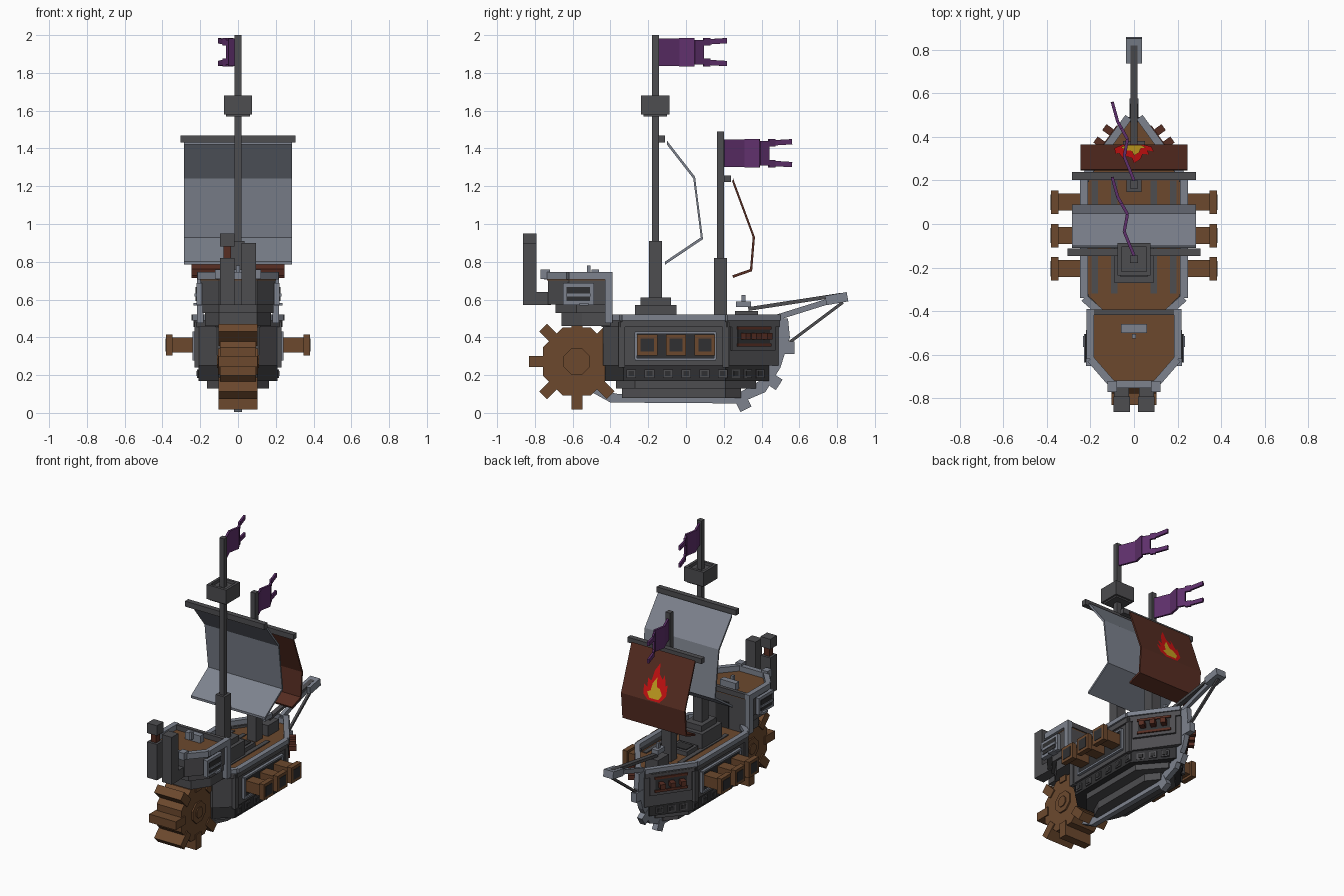
import bpy, bmesh, math
from mathutils import Vector, Matrix, Euler

cube = bpy.data.objects.get("Cube")
if cube:
    bpy.data.objects.remove(cube, do_unlink=True)


def material(name, r, g, b):
    m = bpy.data.materials.new(name)
    m.use_nodes = True
    m.diffuse_color = (r, g, b, 1)
    bsdf = m.node_tree.nodes["Principled BSDF"]
    bsdf.inputs["Base Color"].default_value = (r, g, b, 1)
    bsdf.inputs["Roughness"].default_value = 0.9
    return m


GREY = material("dark grey", 0.075, 0.074, 0.08)
COAL = material("charcoal", 0.03, 0.03, 0.032)
PALE = material("pale grey", 0.205, 0.225, 0.27)
WOOD = material("brown wood", 0.15, 0.066, 0.027)
RUST = material("rust red", 0.095, 0.026, 0.016)
PURPLE = material("purple", 0.115, 0.03, 0.15)
RED = material("flame red", 0.6, 0.006, 0.006)
GOLD = material("flame gold", 0.58, 0.36, 0.015)


def finish(name, bm, mat):
    bmesh.ops.recalc_face_normals(bm, faces=bm.faces[:])
    me = bpy.data.meshes.new(name)
    bm.to_mesh(me)
    bm.free()
    me.materials.append(mat)
    ob = bpy.data.objects.new(name, me)
    bpy.context.scene.collection.objects.link(ob)
    return ob


def box(name, loc, size, mat, rot=(0, 0, 0)):
    bm = bmesh.new()
    mx = Matrix.LocRotScale(Vector(loc), Euler(rot), Vector(size))
    bmesh.ops.create_cube(bm, size=1, matrix=mx)
    return finish(name, bm, mat)


def beam(name, p, q, w, h, mat):
    p, q = Vector(p), Vector(q)
    d = q - p
    bm = bmesh.new()
    mx = Matrix.LocRotScale((p + q) / 2, d.to_track_quat('Y', 'Z'), Vector((w, d.length, h)))
    bmesh.ops.create_cube(bm, size=1, matrix=mx)
    return finish(name, bm, mat)


def prism(name, poly, a, b, mat, axis='z'):
    put = (lambda p, t: (p[0], p[1], t)) if axis == 'z' else (lambda p, t: (t, p[0], p[1]))
    bm = bmesh.new()
    lo = [bm.verts.new(put(p, a)) for p in poly]
    hi = [bm.verts.new(put(p, b)) for p in poly]
    bm.faces.new(lo)
    bm.faces.new(hi)
    for i in range(len(poly)):
        j = (i + 1) % len(poly)
        bm.faces.new((lo[i], lo[j], hi[j], hi[i]))
    return finish(name, bm, mat)


def mirrored(half):
    return half + [(-x, y) for x, y in reversed(half)]


def hull_half(w, stern, bow):
    return [(w * 0.5, stern), (w, stern + 0.1), (w, 0.21), (0.025, bow)]


def yaw_of(s, a):
    return a if s > 0 else math.pi - a


# Hull strakes, stepping outward from the keel
for z0, z1, w, stern, bow, mat in ((0.08, 0.13, 0.09, -0.34, 0.29, GREY),
                                   (0.13, 0.17, 0.165, -0.37, 0.37, GREY),
                                   (0.17, 0.25, 0.208, -0.43, 0.44, COAL),
                                   (0.25, 0.455, 0.222, -0.44, 0.49, GREY)):
    prism("hull_strake", mirrored(hull_half(w, stern, bow)), z0, z1, mat)
prism("main_deck", mirrored(hull_half(0.21, -0.43, 0.47)), 0.455, 0.465, WOOD)
edge = hull_half(0.225, -0.44, 0.49)
for s in (1, -1):
    for (xa, ya), (xb, yb) in zip(edge[:-1], edge[1:]):
        beam("bulwark", (s * xa, ya, 0.475), (s * xb, yb, 0.475), 0.02, 0.04, GREY)
        beam("hull_rail", (s * xa * 1.02, ya, 0.505), (s * xb * 1.02, yb, 0.505), 0.035, 0.03, PALE)
    for y in (-0.34, 0.21):
        box("hull_rib", (s * 0.218, y, 0.36), (0.025, 0.035, 0.24), GREY)
    for x in (0.09, 0.18):
        box("deck_plank", (s * x, -0.06, 0.467), (0.03, 0.52, 0.008), GREY)

# Keel, stem and ram teeth
keel = [(-0.5, 0.13), (-0.5, 0.11), (-0.4, 0.055), (0.28, 0.05), (0.42, 0.11), (0.5, 0.24),
        (0.55, 0.4), (0.54, 0.5), (0.47, 0.5), (0.46, 0.3), (0.39, 0.17), (0.27, 0.1), (-0.36, 0.1)]
prism("keel_and_stem", keel, -0.018, 0.018, PALE, 'x')
for y, z, a in ((0.3, 0.055, 0.45), (0.46, 0.17, 1.0), (0.535, 0.345, 1.57)):
    box("stem_tooth", (0, y, z), (0.04, 0.065, 0.08), PALE, (a, 0, 0))

# Portholes, gun ports and bow windows on both sides
for s in (1, -1):
    for i in range(6):
        y = -0.29 + 0.097 * i
        box("porthole_frame", (s * 0.21, y, 0.208), (0.012, 0.052, 0.045), GREY)
        box("porthole", (s * 0.216, y, 0.208), (0.006, 0.03, 0.026), COAL)
    a = yaw_of(s, 0.62)
    along = Vector((-s * 0.58, 0.81, 0))
    out = Vector((s * 0.81, 0.58, 0))
    low = Vector((s * 0.116, 0.325, 0.208))
    for t in (-0.08, 0, 0.08):
        box("bow_porthole_frame", low + along * t, (0.014, 0.052, 0.045), GREY, (0, 0, a))
        box("bow_porthole", low + along * t + out * 0.008, (0.006, 0.03, 0.026), COAL, (0, 0, a))
    mid = Vector((s * 0.124, 0.35, 0.405))
    box("bow_window_frame", mid, (0.03, 0.28, 0.15), GREY, (0, 0, a))
    box("bow_window", mid + out * 0.014, (0.008, 0.21, 0.095), COAL, (0, 0, a))
    for dz in (-0.045, 0.045):
        box("bow_window_bar", mid + out * 0.018 + Vector((0, 0, dz)), (0.012, 0.22, 0.016), RUST, (0, 0, a))
    for t in (-0.07, 0, 0.07):
        box("bow_gun", mid + along * t + out * 0.035, (0.06, 0.034, 0.034), RUST, (0, 0, a))
    box("gun_port_panel", (s * 0.222, -0.055, 0.355), (0.02, 0.41, 0.13), COAL)
    for z in (0.285, 0.425):
        box("gun_port_frame", (s * 0.226, -0.055, z), (0.03, 0.43, 0.013), PALE)
    for y in (-0.265, 0.155):
        box("gun_port_frame", (s * 0.226, y, 0.355), (0.03, 0.013, 0.14), PALE)
    for y in (-0.205, -0.053, 0.1):
        box("gun_barrel", (s * 0.28, y, 0.36), (0.14, 0.078, 0.078), WOOD)
        box("gun_muzzle", (s * 0.363, y, 0.36), (0.035, 0.108, 0.11), WOOD)
        box("gun_bore", (s * 0.381, y, 0.36), (0.004, 0.07, 0.07), COAL)

# Stern castle
for z0, z1, w, back in ((0.46, 0.53, 0.175, -0.66), (0.53, 0.575, 0.188, -0.69), (0.575, 0.7, 0.198, -0.73)):
    prism("stern_castle", mirrored([(0.1, back), (w, back + 0.11), (w, -0.4)]), z0, z1, GREY)
top = [(0, -0.735), (0.1, -0.735), (0.2, -0.62), (0.2, -0.4)]
prism("castle_deck", mirrored(top[1:]), 0.7, 0.708, WOOD)
box("castle_door", (0, -0.398, 0.56), (0.1, 0.008, 0.18), COAL)
box("castle_front_rail", (0, -0.405, 0.725), (0.4, 0.025, 0.035), GREY)
box("deck_locker", (0, -0.48, 0.735), (0.12, 0.04, 0.05), PALE)
box("locker_handle", (0, -0.515, 0.755), (0.02, 0.02, 0.05), PALE)
for s in (1, -1):
    for (xa, ya), (xb, yb) in zip(top[:-1], top[1:]):
        beam("castle_rail", (s * xa, ya, 0.725), (s * xb, yb, 0.725), 0.035, 0.04, PALE)
    box("castle_rail_post", (s * 0.1, -0.745, 0.735), (0.045, 0.05, 0.05), PALE)
    box("castle_pillar", (s * 0.2, -0.41, 0.61), (0.035, 0.04, 0.27), PALE)
    box("castle_window_frame", (s * 0.205, -0.57, 0.63), (0.03, 0.165, 0.115), PALE)
    box("castle_window", (s * 0.221, -0.57, 0.63), (0.006, 0.125, 0.075), COAL)
    box("castle_window_bar", (s * 0.223, -0.57, 0.625), (0.012, 0.13, 0.016), PALE)
    box("castle_window_sill", (s * 0.212, -0.54, 0.575), (0.045, 0.05, 0.015), PALE)
    box("funnel_pipe", (s * 0.057, -0.76, 0.605), (0.07, 0.09, 0.07), GREY)

# Funnels, one capped
box("left_funnel", (0.057, -0.828, 0.735), (0.075, 0.072, 0.33), GREY)
box("right_funnel", (-0.057, -0.828, 0.695), (0.075, 0.072, 0.25), GREY)
box("funnel_neck", (-0.057, -0.828, 0.85), (0.04, 0.04, 0.07), RUST)
box("funnel_cap", (-0.057, -0.828, 0.915), (0.075, 0.072, 0.07), GREY)

# Paddle wheel
WY, WZ = -0.578, 0.272


def octagon(r):
    return [(WY + r * math.cos(math.pi * (k + 0.5) / 4), WZ + r * math.sin(math.pi * (k + 0.5) / 4)) for k in range(8)]


prism("wheel_drum", octagon(0.195), -0.095, 0.095, WOOD, 'x')
prism("wheel_hub", octagon(0.075), -0.105, 0.105, WOOD, 'x')
prism("wheel_axle", octagon(0.038), -0.112, 0.112, WOOD, 'x')
for k in range(8):
    t = k * math.pi / 4
    box("wheel_paddle", (0, WY + 0.2 * math.cos(t), WZ + 0.2 * math.sin(t)), (0.205, 0.106, 0.058), WOOD, (t, 0, 0))

# Masts, yards and lookout
for y, base, knee, tip in ((-0.162, 0.46, 0.91, 2.0), (0.182, 0.46, 0.82, 1.49)):
    box("mast", (0, y, (base + tip) / 2), (0.036, 0.036, tip - base), GREY)
    box("mast_sleeve", (0, y, (base + knee) / 2), (0.07, 0.07, knee - base), GREY)
box("mast_foot", (0, -0.16, 0.515), (0.18, 0.22, 0.11), GREY)
box("mast_collar", (0, -0.16, 0.575), (0.13, 0.16, 0.07), GREY)
box("main_yard", (0, -0.13, 1.45), (0.61, 0.036, 0.038), GREY)
box("fore_yard", (0, 0.22, 1.24), (0.57, 0.036, 0.036), GREY)
box("lookout_tub", (0, -0.162, 1.615), (0.125, 0.125, 0.09), GREY)
for s in (1, -1):
    box("lookout_side", (s * 0.066, -0.162, 1.63), (0.018, 0.15, 0.1), GREY)
    box("lookout_side", (0, -0.162 + s * 0.066, 1.63), (0.15, 0.018, 0.1), GREY)
box("hatch", (0, 0.03, 0.48), (0.14, 0.12, 0.03), GREY)
box("hatch_grate", (0, 0.03, 0.497), (0.1, 0.08, 0.006), COAL)


# Sails
def sail(name, path, centre, half, mat):
    c = Vector(centre)
    inner = [tuple(c + (Vector(p) - c) * 0.945) for p in path]
    prism(name, path + inner[::-1], -half, half, mat, 'x')


sail("main_sail", [(-0.1, 1.44), (0.048, 1.25), (0.09, 0.92), (-0.11, 0.785)], (-0.12, 1.08), 0.285, PALE)
sail("fore_sail", [(0.25, 1.24), (0.365, 0.93), (0.35, 0.75), (0.25, 0.715)], (0.15, 0.95), 0.245, RUST)


# Flame painted on the fore sail
def flame(name, pts, lift, mat):
    a, b = Vector((0, 0.365, 0.93)), Vector((0, 0.25, 1.24))
    n = Vector((0, 0.31, 0.115)).normalized() * lift
    bm = bmesh.new()
    bm.faces.new([bm.verts.new(a.lerp(b, 0.02 + 0.75 * v) + n + Vector((u, 0, 0))) for u, v in pts])
    return finish(name, bm, mat)


flame("flame_outer", [(-0.05, 0), (0.04, 0), (0.08, 0.12), (0.09, 0.38), (0.06, 0.32), (0.07, 0.55),
                      (0.04, 0.5), (0.03, 0.78), (0, 1), (-0.01, 0.72), (-0.04, 0.6), (-0.05, 0.75),
                      (-0.07, 0.45), (-0.085, 0.5), (-0.09, 0.2)], 0.003, RED)
flame("flame_inner", [(-0.04, 0.06), (0.03, 0.06), (0.055, 0.2), (0.03, 0.25), (0.025, 0.45), (0, 0.62),
                      (-0.01, 0.38), (-0.035, 0.35), (-0.06, 0.2)], 0.006, GOLD)


# Swallow-tailed pennants
def pennant(y, z):
    path = [(0, 0), (-0.045, 0.11), (-0.03, 0.19), (-0.075, 0.27), (-0.1, 0.36)]
    pts = [Vector((px, y + py, z)) for px, py in path]
    heights = (0.145, 0.15, 0.14)
    for p, q, h in zip(pts[:2], pts[1:3], heights):
        beam("pennant_cloth", p, q, 0.014, h, PURPLE)
    split = pts[2].lerp(pts[3], 0.6)
    beam("pennant_cloth", pts[2], split, 0.014, 0.13, PURPLE)
    for s in (1, -1):
        up = Vector((0, 0, s * 0.055))
        beam("pennant_tail", split + up, pts[3] + up, 0.014, 0.04, PURPLE)
        beam("pennant_tail", pts[3] + up, pts[4] + up * 1.1, 0.014, 0.028, PURPLE)


pennant(-0.145, 1.91)
pennant(0.2, 1.375)

# Bowsprit with its stay and the small bow post
beam("bowsprit", (0, 0.33, 0.55), (0, 0.82, 0.625), 0.032, 0.02, GREY)
beam("bowsprit_brace", (0, 0.48, 0.505), (0, 0.8, 0.605), 0.025, 0.03, PALE)
beam("bowsprit_tip", (0, 0.74, 0.595), (0, 0.855, 0.615), 0.075, 0.05, PALE)
beam("bow_stay", (0, 0.55, 0.375), (0, 0.83, 0.585), 0.016, 0.016, GREY)
box("bow_block", (0, 0.32, 0.5), (0.1, 0.12, 0.08), GREY)
box("bow_post", (0, 0.305, 0.575), (0.05, 0.08, 0.03), PALE)
box("bow_post_cap", (0, 0.305, 0.605), (0.02, 0.02, 0.04), PALE)
